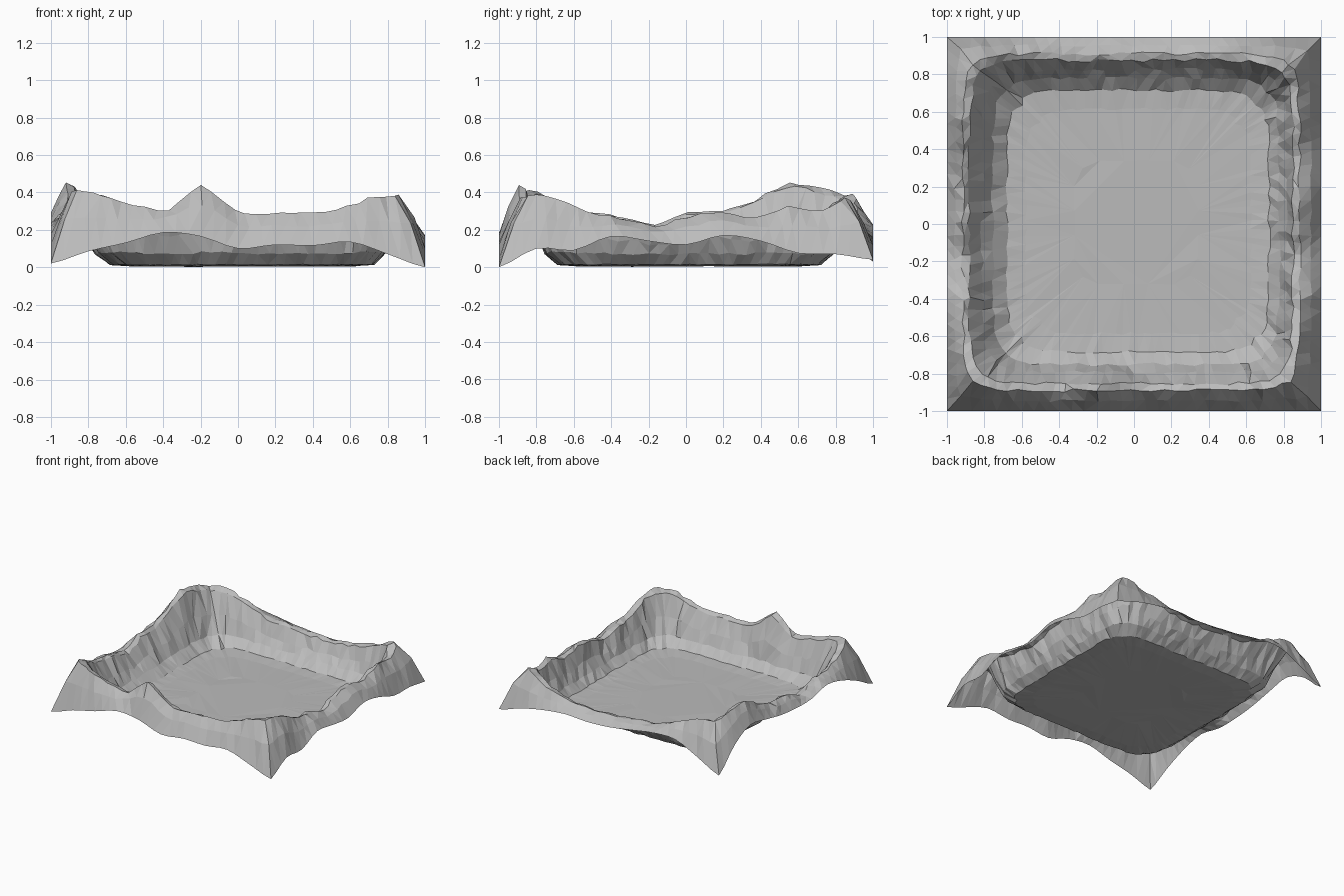
import bpy, bmesh, random

if "Cube" in bpy.data.objects:
    bpy.data.objects.remove(bpy.data.objects["Cube"])
random.seed(4)

SEG = 30  # samples per side

# heights of the outer border and of the ridge crest, evenly spaced along each side
# (front and back run along +x, left and right along +y)
EDGE = {
    "front": [.02, .085, .13, .185, .165, .10, .12, .115, .135, .07, .0],
    "right": [.0, .10, .09, .165, .14, .12, .17, .14, .075, .07, .04],
    "back": [.03, .13, .22, .22, .19, .16, .15, .16, .14, .10, .04],
    "left": [.02, .12, .20, .24, .20, .20, .22, .26, .29, .20, .03],
}
CREST = {
    "front": [.43, .39, .34, .32, .445, .31, .30, .295, .31, .38, .39],
    "right": [.40, .38, .30, .27, .23, .28, .31, .27, .335, .31, .39],
    "back": [.40, .39, .33, .26, .24, .23, .22, .23, .26, .32, .39],
    "left": [.43, .37, .30, .28, .23, .30, .31, .37, .46, .44, .40],
}


def sample(table, t):
    """Smooth curve through a table at t in -1..1."""
    f = (t + 1) / 2 * (len(table) - 1)
    i = min(int(f), len(table) - 2)
    k = f - i
    p0, p1 = table[max(i - 1, 0)], table[i]
    p2, p3 = table[i + 1], table[min(i + 2, len(table) - 1)]
    return p1 + .5 * k * (p2 - p0 + k * (2 * p0 - 5 * p1 + 4 * p2 - p3
                                         + k * (3 * (p1 - p2) + p3 - p0)))


# walk round the square border
path = []
for side in ("front", "right", "back", "left"):
    for i in range(SEG):
        t = -1 + 2 * i / SEG
        if side == "front":
            path.append((side, t, t, -1))
        elif side == "right":
            path.append((side, t, 1, t))
        elif side == "back":
            path.append((side, -t, -t, 1))
        else:
            path.append((side, -t, -1, -t))


def ring(bm, half, cx, cy, rounding, height, jitter, jitter_z=0):
    """One closed loop: a rounded square with its own height rule."""
    verts = []
    for side, t, u, v in path:
        s = half * (1 - rounding * abs(t) ** 7)
        j = lambda: random.uniform(-jitter, jitter)
        z = height(max(sample(EDGE[side], t), 0), sample(CREST[side], t))
        z += random.uniform(-jitter_z, jitter_z)
        verts.append(bm.verts.new((u * s + cx + j(), v * s + cy + j(), max(z, 0))))
    return verts


bm = bmesh.new()
rings = [
    ring(bm, 1.0, 0, 0, 0, lambda e, c: e, 0),                                    # border
    ring(bm, .95, -.005, .005, .025, lambda e, c: e + (c - e) * .58, .007, .005),  # outer slope
    ring(bm, .90, -.015, .01, .06, lambda e, c: c * .97, .010, .008),              # crest
    ring(bm, .865, -.015, .01, .07, lambda e, c: c * .92, .011, .009),             # crest shoulder
    ring(bm, .81, 0, .015, .08, lambda e, c: c * .52, .012, .008),                 # inner wall
    ring(bm, .765, .01, .015, .09, lambda e, c: .055 + c * .06, .010, .006),       # lower wall
    ring(bm, .70, .022, .015, .11, lambda e, c: .014, .009, .003),                 # foot
    ring(bm, .60, .022, .015, .13, lambda e, c: .006, .008, .001),                 # floor
]
n = len(path)
for a, b in zip(rings, rings[1:]):
    for i in range(n):
        k = (i + 1) % n
        bm.faces.new((a[i], a[k], b[k], b[i]))

# shallow, coarse facets in the middle of the floor
inner = [bm.verts.new((v.co.x * .55, v.co.y * .55, random.uniform(.002, .008)))
         for v in rings[-1][::6]]
for i, v in enumerate(inner):
    w = inner[(i + 1) % len(inner)]
    outer = [rings[-1][(i * 6 + q) % n] for q in range(7)]
    for q in range(6):
        bm.faces.new((outer[q], outer[q + 1], v if q < 3 else w))
    bm.faces.new((v, outer[3], w))
bm.faces.new(inner)

bmesh.ops.triangulate(bm, faces=bm.faces[:])
bmesh.ops.recalc_face_normals(bm, faces=bm.faces[:])
if sum(f.normal.z for f in bm.faces) < 0:
    bmesh.ops.reverse_faces(bm, faces=bm.faces[:])

mesh = bpy.data.meshes.new("valley_terrain")
bm.to_mesh(mesh)
bm.free()
rock = bpy.data.materials.new("grey rock")
rock.diffuse_color = (.5, .5, .5, 1)
rock.use_nodes = True
rock.node_tree.nodes["Principled BSDF"].inputs["Base Color"].default_value = rock.diffuse_color
mesh.materials.append(rock)
bpy.context.collection.objects.link(bpy.data.objects.new("valley_terrain", mesh))
